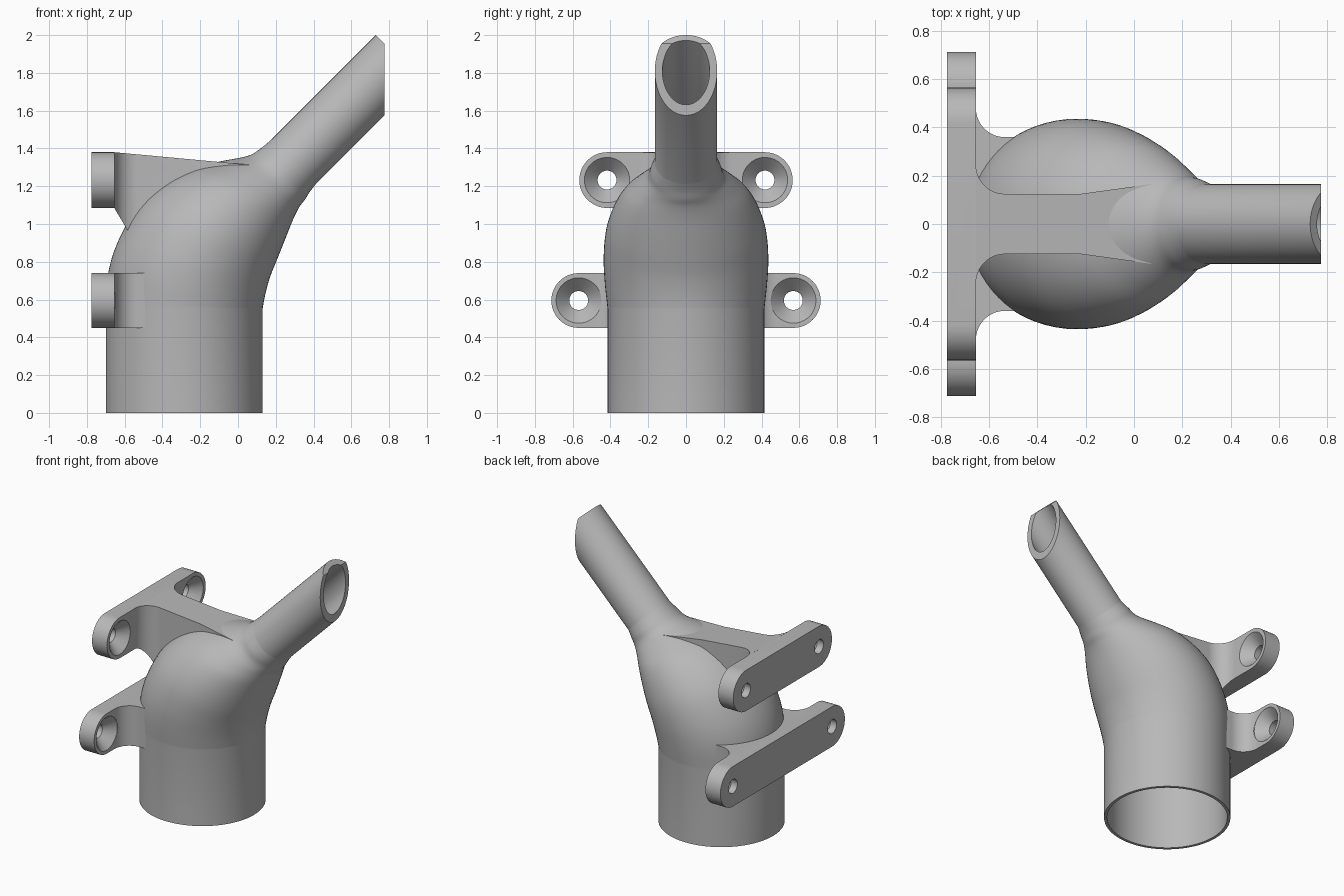
import bpy, bmesh, math
from mathutils import Vector

cube = bpy.data.objects.get("Cube")
if cube:
    bpy.data.objects.remove(cube, do_unlink=True)

grey = bpy.data.materials.new("plain grey")
grey.use_nodes = True
grey.diffuse_color = (0.48, 0.48, 0.48, 1)
grey.node_tree.nodes["Principled BSDF"].inputs["Base Color"].default_value = grey.diffuse_color

SIDES = 72
PLATE_BACK, PLATE_FRONT = -0.775, -0.655
FILLET = 0.12


def loft(name, rings, cuts=()):
    """Closed solid through matching rings, trimmed by (point, outward normal) planes."""
    bm = bmesh.new()
    loops = [[bm.verts.new(p) for p in ring] for ring in rings]
    n = len(loops[0])
    for a, b in zip(loops, loops[1:]):
        for i in range(n):
            j = (i + 1) % n
            bm.faces.new((a[i], a[j], b[j], b[i]))
    bm.faces.new(loops[0])
    bm.faces.new(loops[-1])
    for point, normal in cuts:
        geom = bm.verts[:] + bm.edges[:] + bm.faces[:]
        cut = bmesh.ops.bisect_plane(bm, geom=geom, plane_co=point, plane_no=normal, clear_outer=True)
        edges = [e for e in cut["geom_cut"] if isinstance(e, bmesh.types.BMEdge)]
        bmesh.ops.contextual_create(bm, geom=edges)
    bmesh.ops.recalc_face_normals(bm, faces=bm.faces)
    mesh = bpy.data.meshes.new(name)
    bm.to_mesh(mesh)
    bm.free()
    mesh.materials.append(grey)
    obj = bpy.data.objects.new(name, mesh)
    bpy.context.collection.objects.link(obj)
    return obj


def combine(obj, other, operation, keep=False):
    """Apply a boolean and discard the helper unless it is needed again."""
    bpy.context.view_layer.objects.active = obj
    mod = obj.modifiers.new("combine", "BOOLEAN")
    mod.operation, mod.solver, mod.object = operation, "EXACT", other
    bpy.ops.object.modifier_apply(modifier=mod.name)
    if not keep:
        bpy.data.objects.remove(other, do_unlink=True)


def section(values, wall=0.0):
    """Elliptical ring between an upper-left and a lower-right point."""
    lx, lz, rx, rz, w = values
    left, right = Vector((lx, 0, lz)), Vector((rx, 0, rz))
    mid, half = (left + right) / 2, (right - left) / 2
    half *= 1 - wall / half.length
    side = Vector((0, w - wall, 0))
    turn = [2 * math.pi * i / SIDES for i in range(SIDES)]
    return [mid + half * math.cos(t) + side * math.sin(t) for t in turn]


def smooth(keys, steps=5):
    """Catmull-Rom curve through the key sections."""
    out = []
    for i in range(len(keys) - 1):
        quad = (keys[max(i - 1, 0)], keys[i], keys[i + 1], keys[min(i + 2, len(keys) - 1)])
        for s in range(steps):
            t = s / steps
            out.append([b + 0.5 * t * (c - a + t * (2 * a - 5 * b + 4 * c - d + t * (3 * (b - c) + d - a)))
                        for a, b, c, d in zip(*quad)])
    return out + [keys[-1]]


# Hollow body: round socket, swollen elbow and slanted spout
elbow = smooth([
    (-0.70, 0.55, 0.13, 0.55, 0.415),
    (-0.685, 0.75, 0.145, 0.63, 0.43),
    (-0.63, 0.92, 0.17, 0.72, 0.436),
    (-0.53, 1.09, 0.21, 0.82, 0.425),
    (-0.40, 1.21, 0.25, 0.92, 0.39),
    (-0.25, 1.29, 0.29, 1.02, 0.335),
    (-0.10, 1.33, 0.325, 1.09, 0.265),
    (0.05, 1.36, 0.355, 1.13, 0.205),
    (0.12, 1.40, 0.38, 1.17, 0.188),
    (0.18, 1.45, 0.415, 1.215, 0.165),
])
base = (-0.70, 0.0, 0.13, 0.0, 0.415)
below = (-0.70, -0.1, 0.13, -0.1, 0.415)
tip = (0.73, 2.0, 0.965, 1.765, 0.165)
beyond = (0.83, 2.1, 1.065, 1.865, 0.165)

body = loft("hollow_elbow_body", [section(k) for k in [base] + elbow + [tip]],
            cuts=[((0.775, 0, 0), (1, 0, 0))])
walls = [0.02 + 0.02 * i / (len(elbow) - 1) for i in range(len(elbow))]
bore = loft("bore_cutter", [section(below, 0.02)]
            + [section(k, w) for k, w in zip(elbow, walls)] + [section(beyond, 0.04)])
bore.hide_render = True
combine(body, bore, "DIFFERENCE", keep=True)


def mounting_plate(name, reach, low, high):
    """Upright bar with round ends."""
    r, mid = (high - low) / 2, (high + low) / 2
    outline = []
    for sign in (1, -1):
        for i in range(25):
            a = math.pi * i / 24 - math.pi / 2
            outline.append((sign * (reach - r + r * math.cos(a)), mid + sign * r * math.sin(a)))
    return loft(name, [[(x, y, z) for y, z in outline] for x in (PLATE_BACK, PLATE_FRONT)])


def web(half_width, tail, low, high, cuts=()):
    """Rib from the plate to the body with a rounded corner on both sides."""
    side = [(PLATE_FRONT - 0.002, half_width + FILLET)]
    for i in range(17):
        a = math.pi / 2 * i / 16
        side.append((PLATE_FRONT + FILLET * (1 - math.cos(a)),
                     half_width + FILLET * (1 - math.sin(a))))
    side += tail
    outline = side + [(x, -y) for x, y in reversed(side)]
    return loft("web", [[(x, y, z) for x, y in outline] for z in (low, high)], cuts)


def finish_bracket(plate, rib, hole_y, hole_z):
    """Join the rib, drill two countersunk holes and clear the bore."""
    combine(plate, rib, "UNION")
    for side in (1, -1):
        rings = []
        for x, r in ((-0.85, 0.05), (-0.725, 0.05), (PLATE_FRONT, 0.12), (-0.6, 0.12)):
            rings.append([(x, side * hole_y + r * math.cos(2 * math.pi * i / 40),
                           hole_z + r * math.sin(2 * math.pi * i / 40)) for i in range(40)])
        combine(plate, loft("screw_hole_cutter", rings), "DIFFERENCE")
    combine(plate, bore, "DIFFERENCE", keep=True)


# Lower bracket with a wide rib
lower = mounting_plate("lower_mounting_bracket", 0.713, 0.45, 0.74)
finish_bracket(lower, web(0.36, [(-0.40, 0.36)], 0.45, 0.74), 0.568, 0.595)

# Upper bracket with a narrow rib, sloping on top and underneath
upper = mounting_plate("upper_mounting_bracket", 0.565, 1.085, 1.38)
slopes = [((PLATE_FRONT, 0, 1.38), (0.065, 0, 0.70)),
          ((PLATE_FRONT, 0, 1.085), (-0.135, 0, -0.08))]
rib = web(0.125, [(-0.22, 0.125), (0.07, 0.165)], 0.85, 1.45, slopes)
finish_bracket(upper, rib, 0.418, 1.2325)

bpy.data.objects.remove(bore, do_unlink=True)

# Smooth curved faces, crisp edges
bpy.ops.object.select_all(action="DESELECT")
for obj in (body, lower, upper):
    obj.select_set(True)
bpy.context.view_layer.objects.active = body
bpy.ops.object.shade_smooth_by_angle(angle=math.radians(30))
